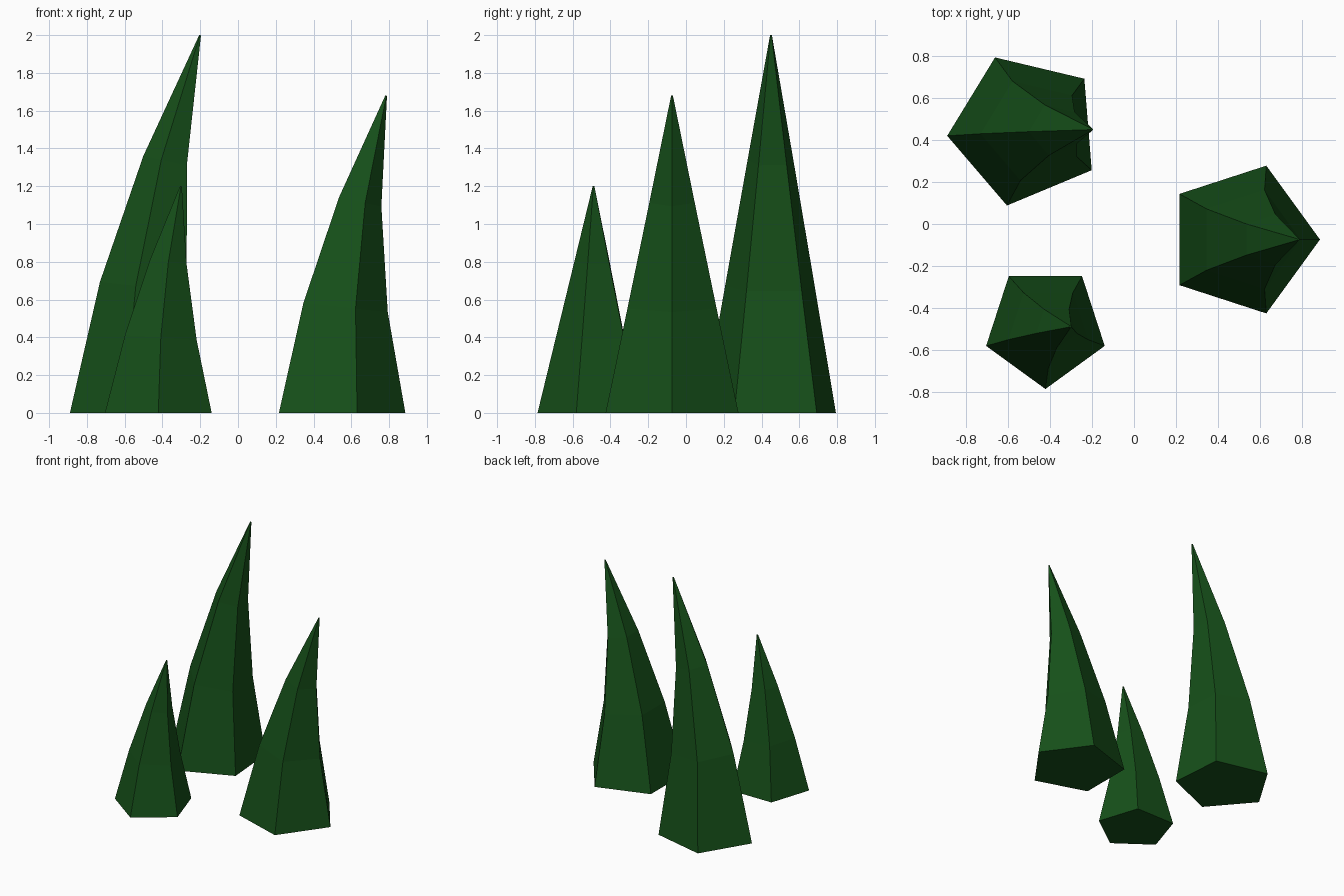
import bpy, bmesh
from math import sin, cos, radians, atan
from mathutils import Vector

if "Cube" in bpy.data.objects:
    bpy.data.objects.remove(bpy.data.objects["Cube"])

green = bpy.data.materials.new("dark_green")
green.diffuse_color = (0.008, 0.08, 0.01, 1)
green.use_nodes = True
green.node_tree.nodes["Principled BSDF"].inputs["Base Color"].default_value = green.diffuse_color

SIDES, SEGMENTS, TIP = 5, 3, 0.005


def spike(name, x, y, radius, height, lean, start):
    """Five-sided spike leaning towards +x, with rings square to its curved axis."""
    bm = bmesh.new()
    rings = []
    for i in range(SEGMENTS + 1):
        t = i / SEGMENTS
        r = radius * (1 - t) + TIP * t
        tilt = atan(2 * lean * t / height)
        ring = []
        for k in range(SIDES):
            a = radians(start + 360 * k / SIDES)
            dx, dy = r * cos(a), r * sin(a)
            ring.append(bm.verts.new((lean * t * t + dx * cos(tilt), dy,
                                      height * t - dx * sin(tilt))))
        rings.append(ring)
    for lower, upper in zip(rings, rings[1:]):
        for k in range(SIDES):
            n = (k + 1) % SIDES
            bm.faces.new((lower[k], lower[n], upper[n], upper[k]))
    # Base and tip caps
    bm.faces.new(rings[0][::-1])
    bm.faces.new(rings[-1])
    bmesh.ops.recalc_face_normals(bm, faces=bm.faces)
    mesh = bpy.data.meshes.new(name)
    bm.to_mesh(mesh)
    bm.free()
    mesh.materials.append(green)
    ob = bpy.data.objects.new(name, mesh)
    ob.location = Vector((x, y, 0))
    bpy.context.collection.objects.link(ob)


# Three leaning spikes: tall at the back, medium on the right, small in front
spike("tall_spike", -0.519, 0.45, 0.372, 2.0, 0.319, 184.6)
spike("medium_spike", 0.516, -0.074, 0.37, 1.68, 0.268, 0)
spike("small_spike", -0.422, -0.489, 0.297, 1.2, 0.12, -18)
